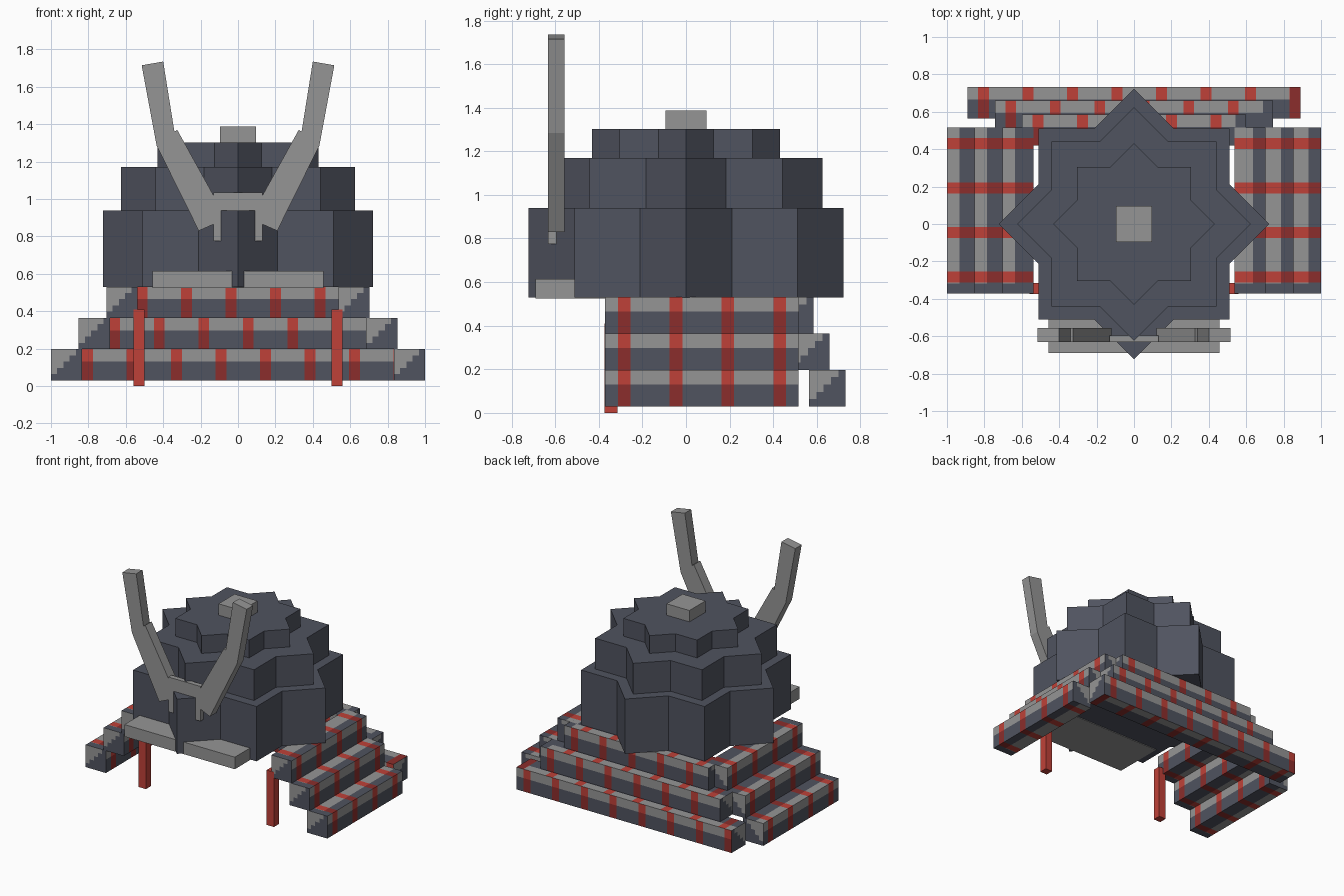
import bpy, bmesh, math
from mathutils import Vector

cube = bpy.data.objects.get("Cube")
if cube:
    bpy.data.objects.remove(cube, do_unlink=True)


def material(name, rgb):
    m = bpy.data.materials.new(name)
    m.use_nodes = True
    m.diffuse_color = (*rgb, 1)
    m.node_tree.nodes["Principled BSDF"].inputs["Base Color"].default_value = (*rgb, 1)
    return m


NAVY = material("dark slate", (0.08, 0.087, 0.115))
GRAY = material("plain gray", (0.30, 0.30, 0.30))
RED = material("bright red", (0.52, 0.053, 0.04))
DARK_RED = material("deep red", (0.26, 0.027, 0.025))
PALETTE = [NAVY, GRAY, RED, DARK_RED]


def finish(name, bm, mats):
    bmesh.ops.recalc_face_normals(bm, faces=bm.faces)
    mesh = bpy.data.meshes.new(name)
    bm.to_mesh(mesh)
    bm.free()
    for m in mats:
        mesh.materials.append(m)
    obj = bpy.data.objects.new(name, mesh)
    bpy.context.collection.objects.link(obj)
    return obj


def box_mesh(lo, hi):
    bm = bmesh.new()
    bmesh.ops.create_cube(bm, size=1)
    for v in bm.verts:
        v.co = [(a + b) / 2 + c * (b - a) for a, b, c in zip(lo, hi, v.co)]
    return bm


def box(name, lo, hi, mat):
    return finish(name, box_mesh(lo, hi), [mat])


def prism(name, points, offset, mat):
    bm = bmesh.new()
    face = bm.faces.new([bm.verts.new(p) for p in points])
    ext = bmesh.ops.extrude_face_region(bm, geom=[face])
    moved = [g for g in ext["geom"] if isinstance(g, bmesh.types.BMVert)]
    bmesh.ops.translate(bm, verts=moved, vec=offset)
    return finish(name, bm, [mat])


def star_tier(name, half, z0, z1):
    # eight-pointed star: two squares turned 45 degrees against each other
    tip = half * math.sqrt(2)
    inner = math.hypot(half, tip - half)
    points = []
    for i in range(16):
        r, a = (inner if i % 2 else tip), i * math.pi / 8
        points.append((r * math.cos(a), r * math.sin(a), z0))
    prism(name, points, (0, 0, z1 - z0), NAVY)


def laced_bar(name, lo, hi, axis, top_is_gray):
    """Bar along axis 0 or 1 with a gray upper band and red lacing."""
    cross = 1 - axis
    length = hi[axis] - lo[axis]
    first, step, half = 0.085, 0.238, 0.029
    centres = [first + i * step for i in range(int((length - 0.05) / step) + 1)]
    centres = [c for c in centres if c + half <= length + 0.01]

    def along(t):                     # lacing starts at -x, or at +y
        return t - lo[0] if axis == 0 else hi[1] - t

    def laced(s):
        return any(abs(s - c) < half for c in centres)

    bm = box_mesh(lo, hi)
    cuts = [(k, lo[k] + f * (hi[k] - lo[k])) for k in (cross, 2) for f in (0.2, 0.4, 0.6, 0.8)]
    for s in [c + d for c in centres for d in (-half, half)] + [length - 0.055]:
        cuts += [(axis, lo[axis] + s), (axis, hi[axis] - s)]
    for k, value in cuts:
        normal = Vector((0, 0, 0))
        normal[k] = 1
        bmesh.ops.bisect_plane(bm, geom=bm.verts[:] + bm.edges[:] + bm.faces[:],
                               plane_co=normal * value, plane_no=normal)
    bm.normal_update()
    for f in bm.faces:
        p, n = f.calc_center_median(), f.normal
        u = (p[cross] - lo[cross]) / (hi[cross] - lo[cross])
        v = (p.z - lo[2]) / (hi[2] - lo[2])
        s = along(p[axis])
        if abs(n[axis]) > 0.5:        # end caps: stepped gray corner
            f.material_index = int(v - 0.8 * u > 0.2)
            continue
        if axis == 0 and n.y > 0.5:   # lacing runs the other way on the back
            s = length - s
        if abs(n.z) > 0.5:
            gray = top_is_gray(u) and s < length - 0.055
        else:
            gray = v > 0.6
        f.material_index = (2 if gray else 3) if laced(s) else int(gray)
    bmesh.ops.dissolve_limit(bm, angle_limit=0.01, verts=bm.verts, edges=bm.edges,
                             delimit={'MATERIAL'})
    finish(name, bm, PALETTE)


# Helmet bowl
star_tier("bowl_lower", 0.511, 0.53, 0.94)
star_tier("bowl_middle", 0.442, 0.94, 1.17)
star_tier("bowl_upper", 0.305, 1.17, 1.303)
box("crown_knob", (-0.095, -0.095, 1.303), (0.095, 0.095, 1.388), GRAY)

# Brim and crest
box("brim", (-0.457, -0.69, 0.525), (0.457, -0.3, 0.615), GRAY)
box("crest_mount", (-0.132, -0.632, 0.775), (0.132, -0.595, 1.035), GRAY)
HORN = [(0.21, 0.83), (0.435, 1.285), (0.515, 1.715), (0.40, 1.735),
        (0.34, 1.36), (0.325, 1.37), (0.12, 1.0), (0.12, 0.87)]
for side, sign in (("left", 1), ("right", -1)):
    prism("horn_" + side, [(sign * x, -0.632, z) for x, z in HORN], (0, 0.075, 0), GRAY)
    # Cheek cords
    xs = sorted((sign * 0.50, sign * 0.56))
    box("cord_" + side, (xs[0], -0.375, 0), (xs[1], -0.315, 0.41), RED)

# Laced neck guard, three steps on each side and at the back
for i, level in enumerate(("lower", "middle", "upper")):
    z0, z1 = 0.03 + i * 0.167, 0.197 + i * 0.167
    outer = 1.0 - i * 0.148
    ys = (-0.372, 0.515)
    laced_bar("left_guard_" + level, (outer - 0.167, ys[0], z0), (outer, ys[1], z1),
              1, lambda u: u < 0.6)
    laced_bar("right_guard_" + level, (-outer, ys[0], z0), (0.167 - outer, ys[1], z1),
              1, lambda u: u < 0.4)
    half, back = 0.89 - i * 0.146, 0.732 - i * 0.073
    laced_bar("back_guard_" + level, (-half, back - 0.167, z0), (half, back, z1),
              0, lambda u: u > 0.6)
